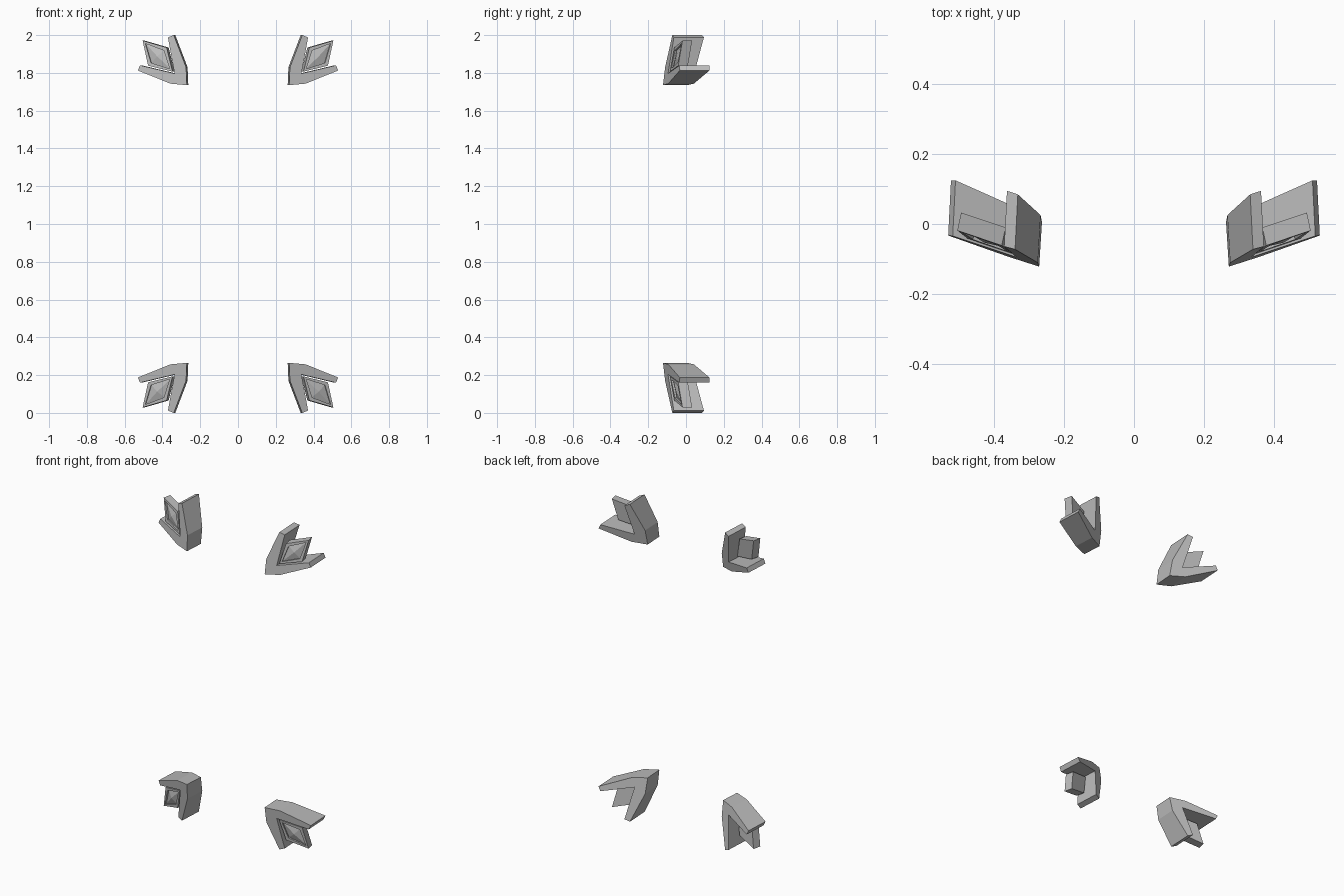
import bpy
import bmesh
from mathutils import Vector

cube = bpy.data.objects.get("Cube")
if cube:
    bpy.data.objects.remove(cube, do_unlink=True)

MID_Z = 1.0  # height of the mirror plane between upper and lower corners

grey = bpy.data.materials.new("plain_grey")
grey.use_nodes = True
colour = (0.5, 0.5, 0.5, 1)
grey.diffuse_color = colour
grey.node_tree.nodes["Principled BSDF"].inputs["Base Color"].default_value = colour


def slanted(base, slope_x, slope_z):
    """Return a function giving the depth of a tilted plane at x, z."""
    return lambda x, z: base + slope_x * (x - 0.27) + slope_z * (z - 1.735)


def prism(bm, outline, front, back, shift):
    """Span an outline between two tilted planes; return its front face."""
    near = [bm.verts.new((x, front(x, z), z - MID_Z)) for x, z in outline]
    far = [bm.verts.new((x - shift, back(x, z), z - MID_Z)) for x, z in outline]
    face = bm.faces.new(near)
    bm.faces.new(far[::-1])
    for i in range(len(near)):
        j = (i + 1) % len(near)
        bm.faces.new((near[j], near[i], far[i], far[j]))
    bmesh.ops.recalc_face_normals(bm, faces=bm.faces[:])
    return face


def finish(name, bm):
    """Make the object and repeat it in all four corners."""
    mesh = bpy.data.meshes.new(name)
    bm.to_mesh(mesh)
    bm.free()
    mesh.materials.append(grey)
    obj = bpy.data.objects.new(name, mesh)
    obj.location.z = MID_Z
    bpy.context.collection.objects.link(obj)
    mirror = obj.modifiers.new("four_corners", 'MIRROR')
    mirror.use_axis = (True, False, True)
    mirror.use_mirror_merge = False


# Angled L-shaped corner brackets
bracket = [(0.34, 2.0), (0.275, 1.83), (0.271, 1.735), (0.358, 1.743),
           (0.531, 1.813), (0.518, 1.84), (0.336, 1.797), (0.371, 1.988)]
bm = bmesh.new()
prism(bm, bracket, slanted(-0.122, 0.31, 0.105), slanted(0.005, 0.4, 0.195), 0.008)
finish("corner_bracket", bm)

# Slanted blocks nested inside the brackets
block = [(0.505, 1.971), (0.378, 1.934), (0.347, 1.807), (0.476, 1.838)]
front = slanted(-0.116, 0.31, 0.105)
bm = bmesh.new()
face = prism(bm, block, front, slanted(-0.063, 0.3, 0.105), 0.011)

# Recessed panel with a low pyramid in the block's front
bmesh.ops.inset_individual(bm, faces=[face], thickness=0.022)
inward = -face.normal.copy()
ring = bmesh.ops.extrude_discrete_faces(bm, faces=[face])["faces"][0]
bmesh.ops.translate(bm, verts=ring.verts[:], vec=Vector(inward) * 0.01)
bmesh.ops.poke(bm, faces=[ring], offset=0.012)
finish("inner_block", bm)
